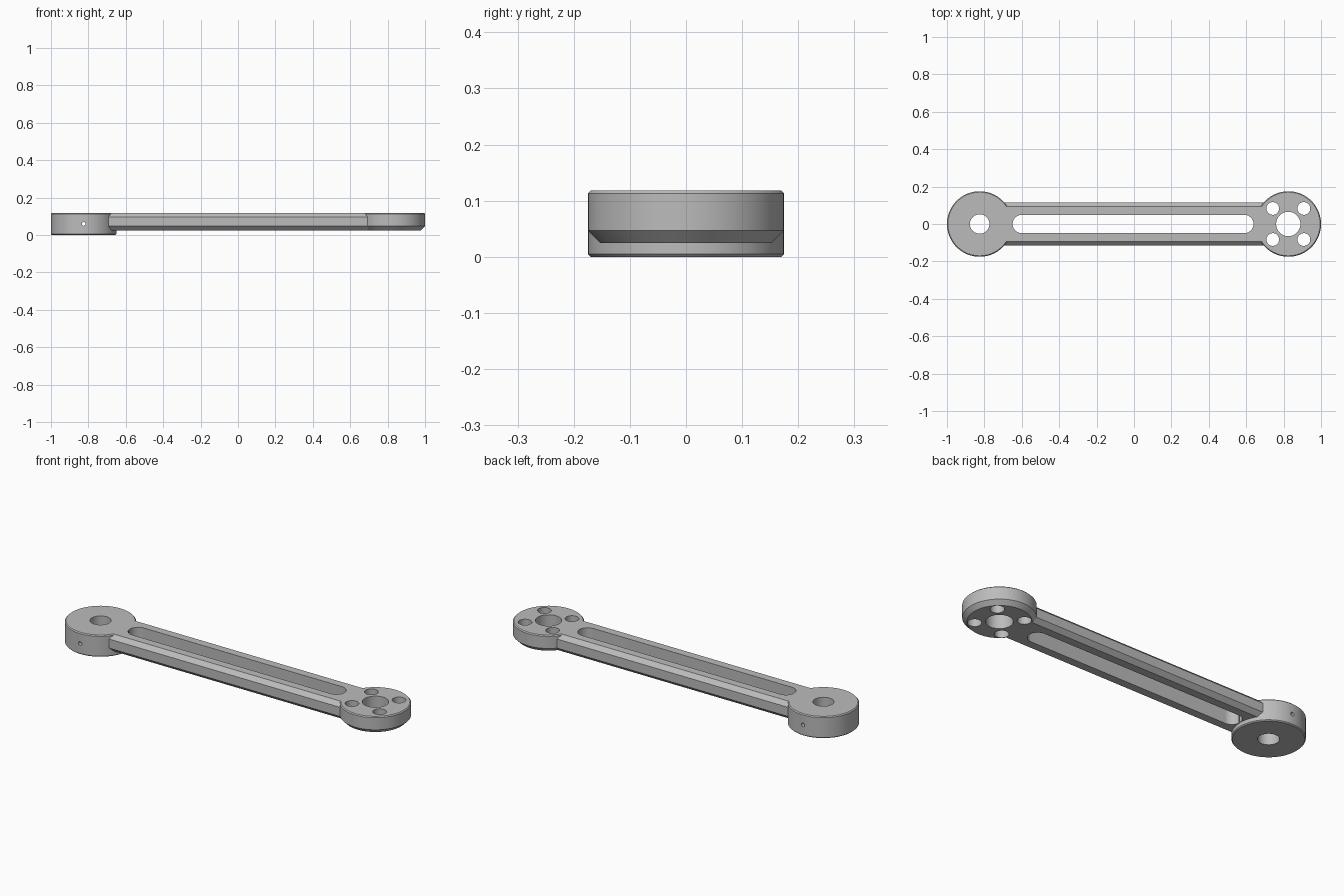
import bpy, bmesh, math
from mathutils import Matrix

cube = bpy.data.objects.get("Cube")
if cube:
    bpy.data.objects.remove(cube, do_unlink=True)

TOP, ARM_BASE = 0.118, 0.025      # heights
END_X, END_R = 0.825, 0.175       # round ends
BEVEL, EDGE = 0.022, 0.005        # wide and fine chamfers

metal = bpy.data.materials.new("grey metal")
metal.use_nodes = True
grey = (0.5, 0.5, 0.5, 1)
metal.diffuse_color = grey
metal.node_tree.nodes["Principled BSDF"].inputs["Base Color"].default_value = grey


def make_object(name, bm):
    bmesh.ops.recalc_face_normals(bm, faces=bm.faces)
    mesh = bpy.data.meshes.new(name)
    bm.to_mesh(mesh)
    bm.free()
    mesh.materials.append(metal)
    obj = bpy.data.objects.new(name, mesh)
    bpy.context.collection.objects.link(obj)
    return obj


def disc(name, x, base, low_bevel):
    """Round boss stacked from rings, chamfered at both rims."""
    bm = bmesh.new()
    profile = [(END_R - low_bevel, base), (END_R, base + low_bevel),
               (END_R, TOP - EDGE), (END_R - EDGE, TOP)]
    n = 96
    rings = [[bm.verts.new((x + r * math.cos(math.tau * i / n),
                            r * math.sin(math.tau * i / n), z))
              for i in range(n)] for r, z in profile]
    for low, high in zip(rings, rings[1:]):
        for i in range(n):
            j = (i + 1) % n
            bm.faces.new((low[i], low[j], high[j], high[i]))
    bm.faces.new(rings[0])
    bm.faces.new(rings[-1])
    return make_object(name, bm)


def prism(name, outline, axis, start, end):
    """Extrude a closed outline along x or z."""
    bm = bmesh.new()
    place = (lambda a, b, d: (d, a, b)) if axis == "x" else (lambda a, b, d: (a, b, d))
    face = bm.faces.new([bm.verts.new(place(a, b, start)) for a, b in outline])
    out = bmesh.ops.extrude_face_region(bm, geom=[face])
    moved = [v for v in out["geom"] if isinstance(v, bmesh.types.BMVert)]
    bmesh.ops.translate(bm, verts=moved, vec=place(0, 0, end - start))
    return make_object(name, bm)


def rod(name, x, y, z, r, length, across=False, segments=48):
    bm = bmesh.new()
    turn = Matrix.Rotation(math.pi / 2, 4, "X") if across else Matrix()
    bmesh.ops.create_cone(bm, cap_ends=True, segments=segments, radius1=r, radius2=r,
                          depth=length, matrix=Matrix.Translation((x, y, z)) @ turn)
    return make_object(name, bm)


def combine(target, other, operation):
    mod = target.modifiers.new(operation.lower(), "BOOLEAN")
    mod.operation, mod.solver, mod.object = operation, "EXACT", other
    other.hide_render = True
    bpy.context.view_layer.objects.active = target
    bpy.ops.object.modifier_apply(modifier=mod.name)
    bpy.data.objects.remove(other, do_unlink=True)


# Arm with an eight-sided section
w, f = 0.115, 0.115 - BEVEL
section = [(-f, ARM_BASE), (f, ARM_BASE), (w, ARM_BASE + BEVEL), (w, TOP - BEVEL),
           (f, TOP), (-f, TOP), (-w, TOP - BEVEL), (-w, ARM_BASE + BEVEL)]
link = prism("link_arm", section, "x", -0.76, 0.76)

# Tall clamp end and thinner flange end
combine(link, disc("clamp_end", -END_X, 0, EDGE), "UNION")
combine(link, disc("flange_end", END_X, ARM_BASE, BEVEL), "UNION")

# Long rounded slot
slot_r, left, right = 0.049, -0.6, 0.59
slot = []
for cx, turn in ((right, -math.pi / 2), (left, math.pi / 2)):
    for i in range(25):
        a = turn + math.pi * i / 24
        slot.append((cx + slot_r * math.cos(a), slot_r * math.sin(a)))
combine(link, prism("slot_cutter", slot, "z", -0.1, 0.3), "DIFFERENCE")

# Bores, bolt holes and set screw holes
combine(link, rod("clamp_bore", -END_X, 0, 0.06, 0.052, 0.4), "DIFFERENCE")
combine(link, rod("flange_bore", END_X, 0, 0.06, 0.065, 0.4), "DIFFERENCE")
for sx in (-1, 1):
    for sy in (-1, 1):
        combine(link, rod("bolt_hole", END_X + sx * 0.083, sy * 0.083, 0.06, 0.034, 0.4),
                "DIFFERENCE")
combine(link, rod("screw_hole", -END_X, 0, 0.059, 0.01, 0.5, True, 24), "DIFFERENCE")

# Smooth round walls, crisp edges
bpy.ops.object.select_all(action="DESELECT")
link.select_set(True)
bpy.context.view_layer.objects.active = link
bpy.ops.object.shade_smooth_by_angle(angle=math.radians(25))
